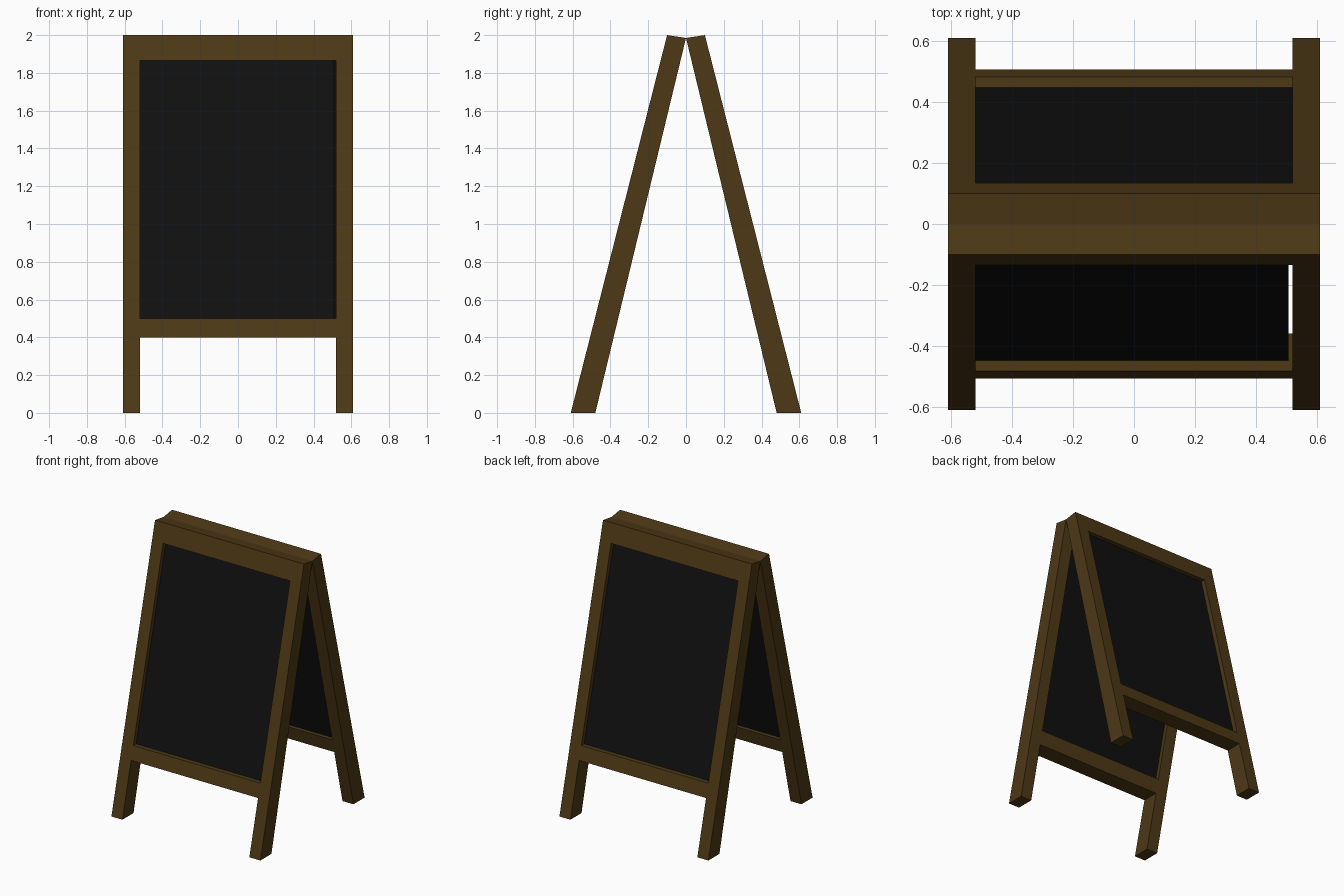
import bpy, bmesh

if "Cube" in bpy.data.objects:
    bpy.data.objects.remove(bpy.data.objects["Cube"])


def material(name, color):
    m = bpy.data.materials.new(name)
    m.diffuse_color = (*color, 1)
    m.use_nodes = True
    m.node_tree.nodes["Principled BSDF"].inputs["Base Color"].default_value = m.diffuse_color
    return m


WOOD = material("dark_wood", (0.075, 0.04, 0.008))
SLATE = material("black_slate", (0.005, 0.005, 0.005))

XS = [-0.61, -0.52, 0.52, 0.61]       # leg and opening edges
ZS = [0.0, 0.40, 0.50, 1.865, 2.0]    # foot, lower rail, opening, top
INNER_TOP = 1.985


def outer(z):
    return 0.61 - 0.51 * z / 2.0


def inner(z):
    return 0.48 * (1 - z / INNER_TOP)


def finish(bm, name, mat):
    bmesh.ops.recalc_face_normals(bm, faces=bm.faces)
    me = bpy.data.meshes.new(name)
    bm.to_mesh(me)
    bm.free()
    me.materials.append(mat)
    ob = bpy.data.objects.new(name, me)
    bpy.context.collection.objects.link(ob)
    return ob


def frame(name, side):
    # outer face as a grid with the opening and leg gap left out
    bm = bmesh.new()
    grid = [[bm.verts.new((x, side * outer(z), z)) for x in XS] for z in ZS]
    for r in range(4):
        for c in range(3):
            if c == 1 and r in (0, 2):
                continue
            bm.faces.new((grid[r][c], grid[r][c + 1],
                          grid[r + 1][c + 1], grid[r + 1][c]))
    # thicken towards the inside, slanting the top edge
    ext = bmesh.ops.extrude_face_region(bm, geom=bm.faces[:], use_keep_orig=True)
    for v in ext["geom"]:
        if isinstance(v, bmesh.types.BMVert):
            v.co.z = min(v.co.z, INNER_TOP)
            v.co.y = side * inner(v.co.z)
    bmesh.ops.dissolve_limit(bm, angle_limit=0.001, verts=bm.verts, edges=bm.edges)
    return finish(bm, name, WOOD)


def board(name, side, x0, x1):
    # thin slanted panel recessed from both faces of the frame
    bm = bmesh.new()
    bmesh.ops.create_cube(bm, size=1)
    for v in bm.verts:
        z = 1.865 if v.co.z > 0 else 0.50
        y = outer(z) - 0.034 if v.co.y > 0 else inner(z) + 0.03
        v.co = (x1 if v.co.x > 0 else x0, side * y, z)
    return finish(bm, name, SLATE)


# two leaning frames meeting at the top
frame("front_frame", -1)
frame("back_frame", 1)

# writing boards; the front one stops just short of the right leg
board("front_board", -1, -0.52, 0.508)
board("back_board", 1, -0.52, 0.52)
